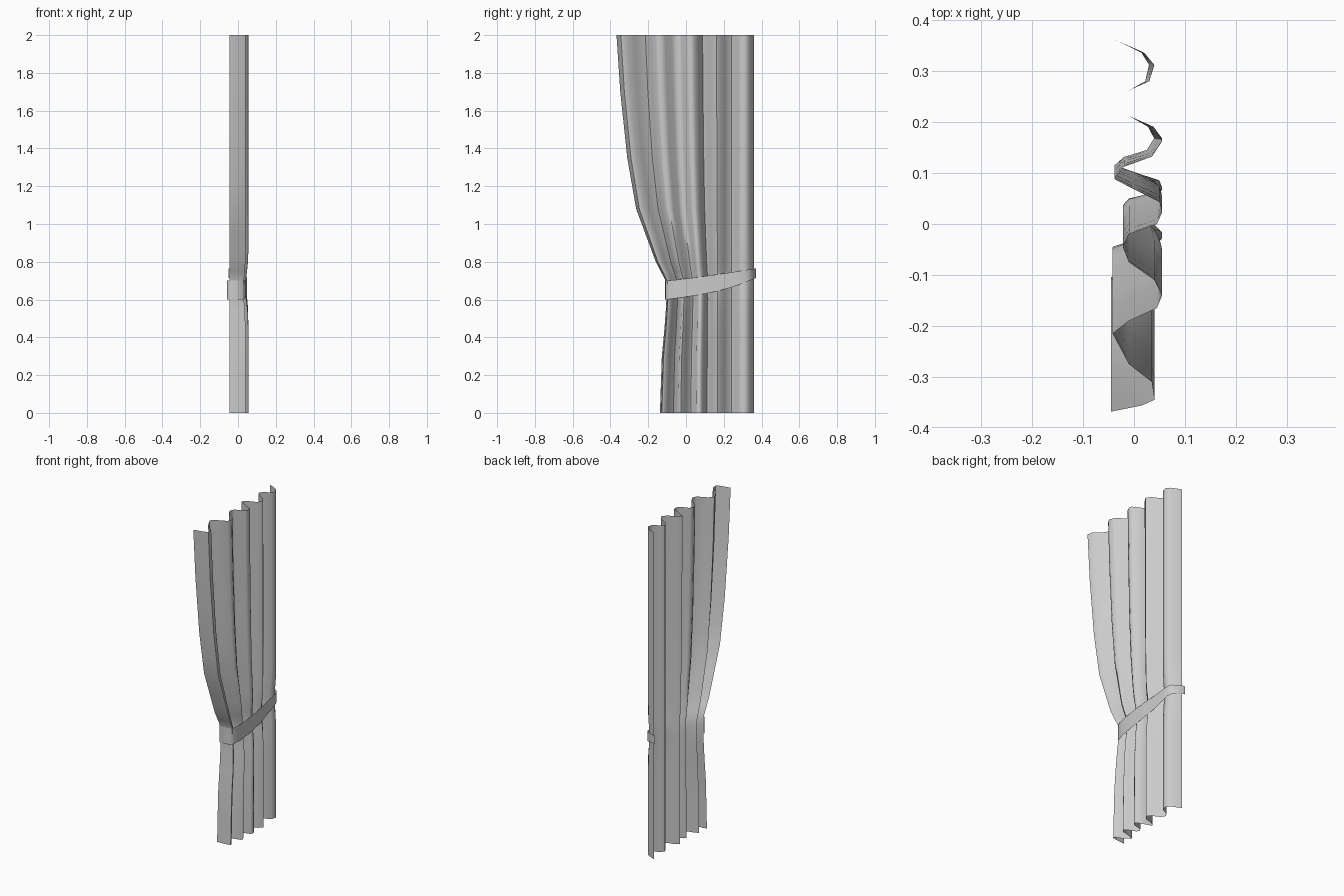
import bpy
import math


def interp(table, v):
    """Piecewise linear lookup in a falling table of (key, value)."""
    for (a, fa), (b, fb) in zip(table, table[1:]):
        if v >= b:
            return fa + (fb - fa) * (a - v) / (a - b)
    return table[-1][1]


def sheet(name, rows):
    """Grid surface from equal-length rows of points."""
    n = len(rows[0])
    faces = [(r * n + i, r * n + i + 1, (r + 1) * n + i + 1, (r + 1) * n + i)
             for r in range(len(rows) - 1) for i in range(n - 1)]
    mesh = bpy.data.meshes.new(name)
    mesh.from_pydata([p for row in rows for p in row], [], faces)
    obj = bpy.data.objects.new(name, mesh)
    bpy.context.collection.objects.link(obj)
    bpy.ops.object.select_all(action='DESELECT')
    obj.select_set(True)
    bpy.context.view_layer.objects.active = obj
    bpy.ops.object.shade_smooth_by_angle(angle=math.radians(60))
    return obj


# Curtain: pleat profile at the top (x, y)
pleats = [(-0.045, -0.368), (0.015, -0.356), (0.04, -0.345), (0.035, -0.31),
          (-0.01, -0.275), (-0.042, -0.215), (-0.01, -0.19), (0.045, -0.165),
          (0.055, -0.14), (0.04, -0.11), (-0.01, -0.075), (-0.022, -0.045),
          (-0.01, -0.02), (0.045, 0.0), (0.055, 0.022), (0.05, 0.043),
          (0.0, 0.068), (-0.038, 0.088), (-0.02, 0.112), (0.035, 0.132),
          (0.055, 0.162), (0.038, 0.19), (-0.01, 0.212), (-0.026, 0.24),
          (-0.01, 0.262), (0.03, 0.28), (0.04, 0.312), (0.02, 0.336),
          (-0.036, 0.361)]

# Leading edge of the cloth: (z, y)
edge = [(2.0, -0.368), (1.7, -0.348), (1.35, -0.311), (1.08, -0.264),
        (0.8, -0.16), (0.7, -0.108), (0.6, -0.104), (0.5, -0.109),
        (0.3, -0.128), (0.0, -0.138)]
levels = [2, 1.85, 1.7, 1.52, 1.35, 1.2, 1.08, 0.94, 0.85, 0.8, 0.75, 0.7,
          0.65, 0.6, 0.55, 0.45, 0.3, 0.15, 0]


def cloth_point(x, y, z):
    gather = max(0.0, (0.2 - y) / 0.568) ** 1.4
    yy = y + (interp(edge, z) + 0.368) * gather
    tie_z = 0.65 + 0.085 * (yy + 0.1) / 0.47
    pinch = 0.28 * math.exp(-((z - tie_z) / 0.1) ** 2)
    if x > 0:
        x *= 1 - pinch
    return (x, yy, z)


sheet("curtain", [[cloth_point(x, y, z) for x, y in pleats] for z in levels])

# Tieback: open band hooked round the front edge and along the right side
path = [(-0.057, -0.093), (-0.054, -0.102), (-0.045, -0.110), (0.024, -0.108),
        (0.034, -0.09), (0.043, -0.04), (0.047, 0.03), (0.046, 0.10),
        (0.044, 0.16), (0.038, 0.22), (0.036, 0.28), (0.034, 0.32),
        (0.022, 0.343), (-0.035, 0.368), (-0.05, 0.37)]
top, bottom = [], []
for x, y in path:
    t = max(0.0, (y + 0.105) / 0.475)
    top.append((x, y, 0.70 + 0.065 * t ** 1.2))
    bottom.append((x, y, 0.60 + 0.06 * t + 0.055 * t ** 3))
sheet("tieback", [top, bottom])
